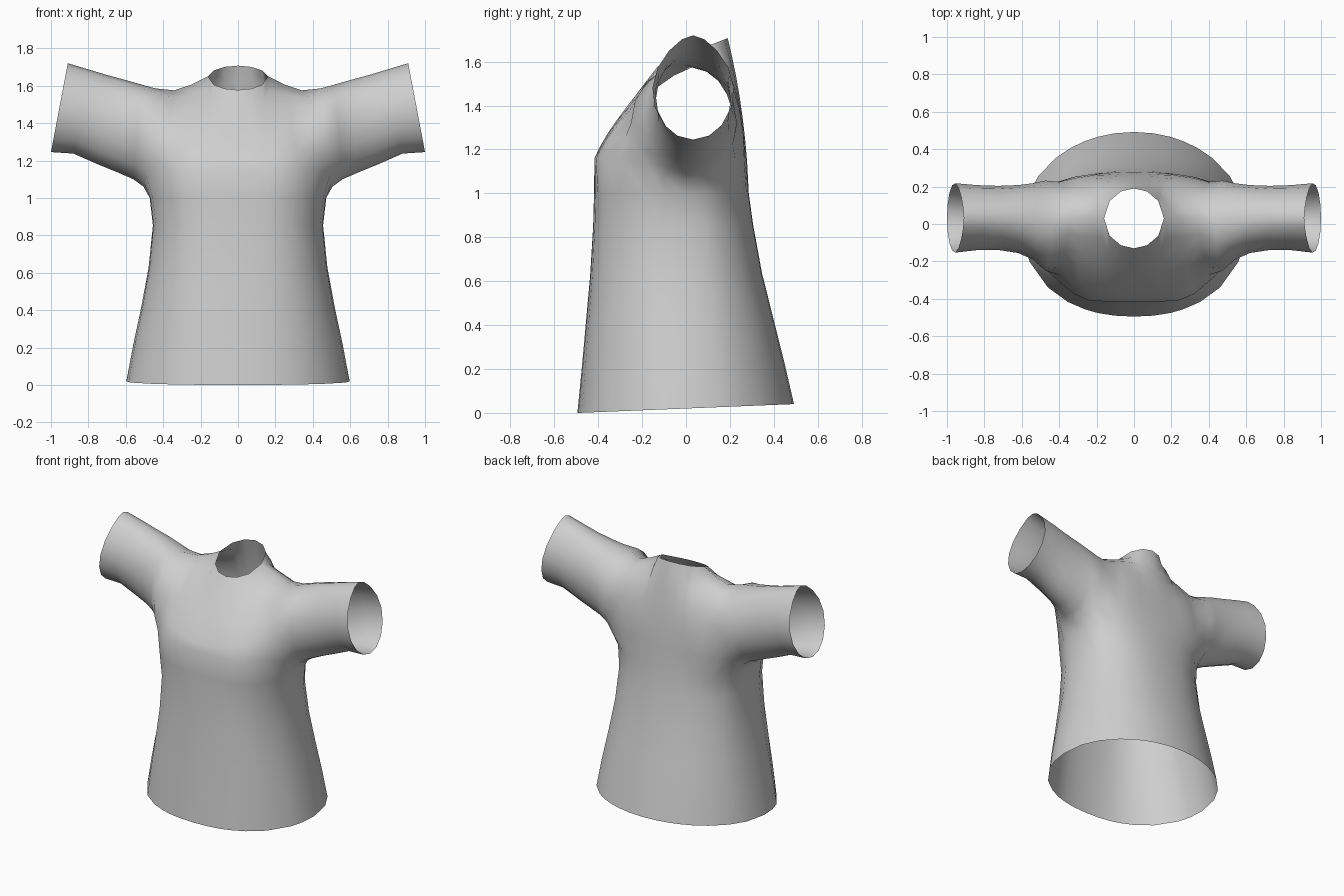
import bpy, bmesh, math
from mathutils import Vector

if "Cube" in bpy.data.objects:
    bpy.data.objects.remove(bpy.data.objects["Cube"])

bm = bmesh.new()
ARC = 6      # steps from chest line to shoulder ridge
LOOP = 16    # sides of a sleeve


def vert(p):
    return bm.verts.new(p)


def strip(a, b):
    """Bridge two equally long rows of vertices with quads."""
    for i in range(len(a) - 1):
        quad = []
        for v in (a[i], a[i + 1], b[i + 1], b[i]):
            if v not in quad:
                quad.append(v)
        bm.faces.new(quad)


def sleeve_ring(xb, xt, zb, zt, yf, yb, pinch):
    """Tilted oval loop, starting underneath and running round the front; pinch narrows its top."""
    pts = []
    for k in range(LOOP):
        t = 2 * math.pi * k / LOOP
        u = (1 - math.cos(t)) / 2
        s = math.sin(t) * (1 - pinch * u ** 4)
        y = (yf + yb) / 2 - (yb - yf) / 2 * s
        pts.append(vert((xb + (xt - xb) * u, y, zb + (zt - zb) * u)))
    return pts


def panel_column(bottom, control, top, top_vert=None):
    """Curved column of vertices from the chest line up to the shoulder or neck."""
    b, c, t = Vector(bottom), Vector(control), Vector(top)
    col = []
    for i in range(ARC + 1):
        f = i / ARC
        p = b * (1 - f) ** 2 + c * 2 * f * (1 - f) + t * f * f
        col.append(top_vert if i == ARC and top_vert else vert(p))
    return col


# Sleeve: cuff to armhole (bottom x, top x, bottom z, top z, front y, back y, pinch)
rings = [sleeve_ring(*r) for r in (
    (1.00, .91, 1.245, 1.72, -.157, .222, .35),
    (.88, .80, 1.237, 1.687, -.142, .21, .2),
    (.75, .70, 1.18, 1.657, -.14, .205, .1),
    (.64, .60, 1.135, 1.63, -.155, .208, 0),
    (.56, .52, 1.10, 1.607, -.19, .218, 0),
    (.505, .44, 1.06, 1.585, -.25, .232, 0))]
for r0, r1 in zip(rings, rings[1:]):
    strip(r0 + r0[:1], r1 + r1[:1])
armhole = rings[-1]

# Upper panels: bottom x, top x, front (bottom y, control y, z), back (bottom y, control y, z), ridge z
columns = (
    (0.00, 0.00, -.417, -.37, 1.27, .278, .255, 1.45, None),
    (.09, .07, -.416, -.37, 1.29, .275, .253, 1.46, None),
    (.17, .13, -.413, -.34, 1.34, .27, .255, 1.52, None),
    (.235, .16, -.41, -.30, 1.40, .265, .27, 1.58, 1.65),
    (.32, .25, -.375, -.28, 1.45, .252, .255, 1.57, 1.605),
    (.41, .34, -.30, -.24, 1.48, .225, .245, 1.54, 1.575))
front, back = [], []
for xb, xt, yf, fy, fz, yb, by, bz, ridge in columns:
    xm = (xb + xt) / 2
    if ridge:
        tops = [(xt, .03, ridge)] * 2
    else:   # neck opening, sloping down towards the front
        w = math.sqrt(1 - (xt / .16) ** 2)
        tops = [(xt, .03 - .16 * w, 1.645 - .068 * w), (xt, .03 + .16 * w, 1.645 + .062 * w)]
    f = panel_column((xb, yf, 1.16), (xm, fy, fz), tops[0])
    front.append(f)
    back.append(panel_column((xb, yb, 1.15), (xm, by, bz), tops[1], f[-1] if ridge else None))
half = LOOP // 2
front.append(armhole[2:half + 1])
back.append([armhole[k] for k in range(LOOP - 2, half - 1, -1)])
for side in (front, back):
    for c0, c1 in zip(side, side[1:]):
        strip(c0, c1)

# Body: rings from the chest and underarm line down to the hem
row = [c[0] for c in front] + [armhole[k] for k in (1, 0, -1)] + [c[0] for c in reversed(back)]
angles = [math.atan2(v.co.y / (.415 if v.co.y < 0 else .272), v.co.x / .505) for v in row]
body = (  # z, half width, front depth, back depth
    (1.00, .472, .419, .286), (.85, .455, .423, .306), (.62, .478, .437, .347),
    (.40, .518, .457, .40), (.20, .56, .475, .448), (0, .597, .495, .492))
for z, a, df, db in body:
    new = []
    for t in angles:
        c, s = math.cos(t), math.sin(t)
        n = 2.2 + .6 * z if s < 0 else 2.02 + .25 * z
        r = (abs(c) ** n + abs(s) ** n) ** (-1 / n)
        y = r * s * (df if s < 0 else db)
        lift = .02 * (y / .49 + 1) * (1 - z)      # hem rises towards the back
        new.append(vert((0 if abs(c) < 1e-5 else r * c * a, y, max(0, z + lift))))
    strip(row, new)
    row = new

bmesh.ops.recalc_face_normals(bm, faces=bm.faces)
# Face outwards: the front centre panel must look towards -y
bm.normal_update()
probe = min(bm.faces, key=lambda f: f.calc_center_median().y)
if probe.normal.y > 0:
    bmesh.ops.reverse_faces(bm, faces=bm.faces)

mesh = bpy.data.meshes.new("shirt")
bm.to_mesh(mesh)
bm.free()
shirt = bpy.data.objects.new("shirt", mesh)
bpy.context.collection.objects.link(shirt)
for p in mesh.polygons:
    p.use_smooth = True

# Mirror the half shirt across the centre line
mirror = shirt.modifiers.new("mirror", 'MIRROR')
mirror.use_clip = True
mirror.merge_threshold = .001

cloth = bpy.data.materials.new("light_grey_cloth")
cloth.diffuse_color = (.62, .62, .62, 1)
cloth.use_nodes = True
cloth.node_tree.nodes["Principled BSDF"].inputs["Base Color"].default_value = cloth.diffuse_color
mesh.materials.append(cloth)
